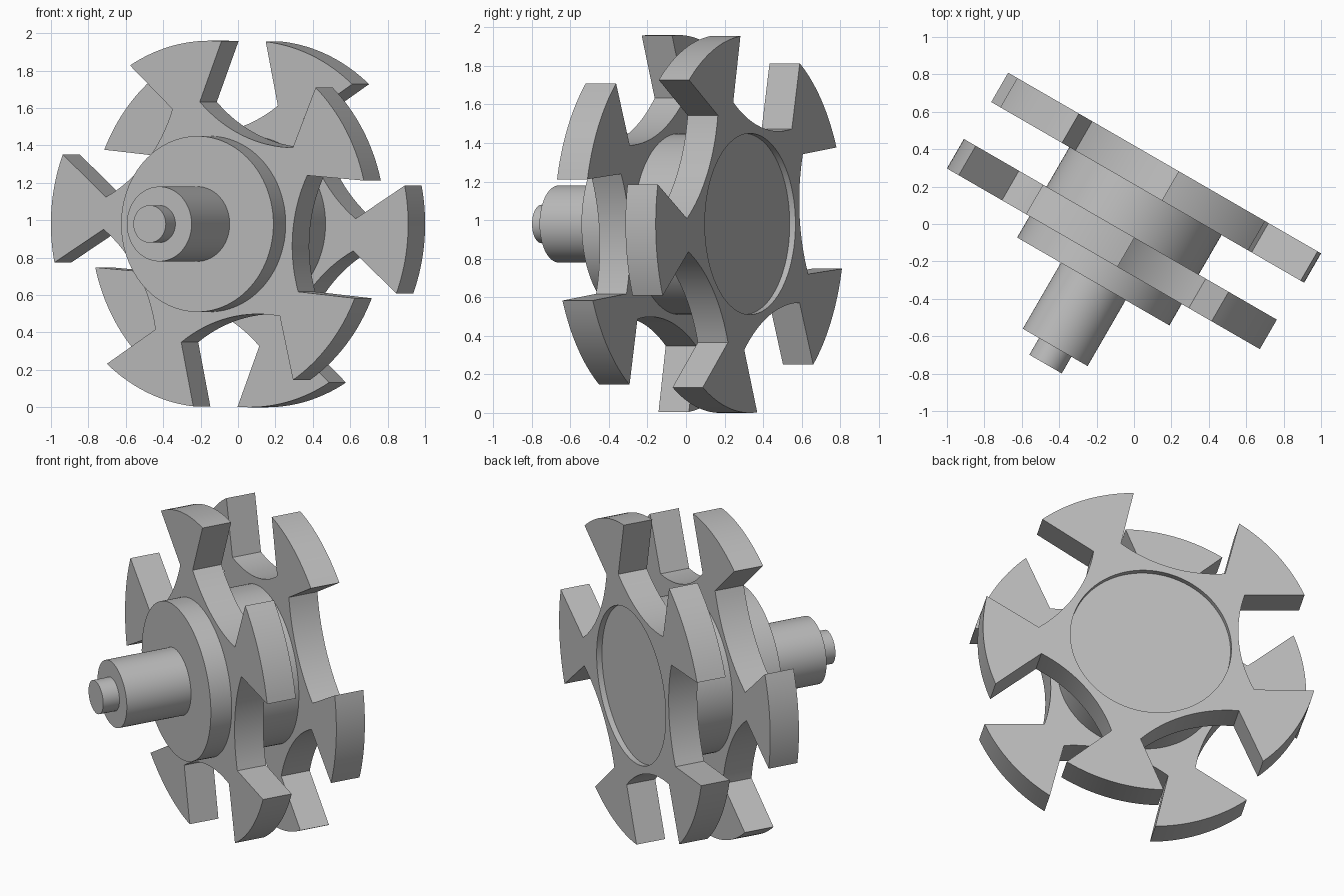
import bpy, bmesh
from math import sin, cos, radians, pi, atan2, hypot, asin
from mathutils import Matrix, Vector

if "Cube" in bpy.data.objects:
    bpy.data.objects.remove(bpy.data.objects["Cube"])

# Wheel frame: local x = across the wheel, local y = world up, local z = axis toward the shaft tip
U, A = Vector((cos(radians(30)), -0.5, 0)), Vector((-0.5, -cos(radians(30)), 0))
ORIGIN = U * -0.035 + Vector((0, 0, 0.98))
FRAME = Matrix((U, (0, 0, 1), A)).transposed().to_4x4()
FRAME.translation = ORIGIN

HUB_R, TIP_R, NECK_R, DIP_R = 0.47, 0.98, 0.656, 0.515
TIP_HALF, NECK_HALF = radians(17.2), radians(7.6)

grey = bpy.data.materials.new("grey_metal")
grey.diffuse_color = (0.5, 0.5, 0.5, 1)
grey.use_nodes = True
grey.node_tree.nodes["Principled BSDF"].inputs["Base Color"].default_value = grey.diffuse_color


def finish(ob):
    ob.data.materials.clear()
    ob.data.materials.append(grey)
    ob.matrix_world = FRAME
    bpy.ops.object.select_all(action='DESELECT')
    ob.select_set(True)
    bpy.context.view_layer.objects.active = ob
    bpy.ops.object.shade_smooth_by_angle(angle=radians(30))


def polar(r, a):
    return (r * cos(a), r * sin(a))


def star_outline(start):
    """Five flared arms joined by shallow concave arcs."""
    pts = []
    half = pi / 5 - NECK_HALF
    chord, mid = NECK_R * sin(half), NECK_R * cos(half)
    sag = mid - DIP_R
    rad = (chord ** 2 + sag ** 2) / (2 * sag)
    sweep = asin(chord / rad)
    for k in range(5):
        c = start + k * 2 * pi / 5
        pts.append(polar(NECK_R, c - NECK_HALF))
        pts += [polar(TIP_R, c + TIP_HALF * (i / 8 - 1)) for i in range(17)]
        # concave arc from this neck to the next
        m = c + pi / 5
        for i in range(16):
            t = sweep * (i / 8 - 1)
            x, y = DIP_R + rad - rad * cos(t), rad * sin(t)
            pts.append(polar(hypot(x, y), m + atan2(y, x)))
    return pts


def star_plate(name, back, front, start):
    cu = bpy.data.curves.new(name, 'CURVE')
    cu.dimensions = '2D'
    cu.fill_mode = 'BOTH'
    cu.extrude = (front - back) / 2
    hole = [polar(HUB_R, 2 * pi * i / 96) for i in range(96)]
    for loop in (star_outline(start), hole):
        sp = cu.splines.new('POLY')
        sp.points.add(len(loop) - 1)
        for p, (x, y) in zip(sp.points, loop):
            p.co = (x, y, 0, 1)
        sp.use_cyclic_u = True
    tmp = bpy.data.objects.new(name, cu)
    bpy.context.collection.objects.link(tmp)
    bpy.context.view_layer.update()
    mesh = bpy.data.meshes.new_from_object(tmp.evaluated_get(bpy.context.evaluated_depsgraph_get()))
    bpy.data.objects.remove(tmp)
    bm = bmesh.new()
    bm.from_mesh(mesh)
    bmesh.ops.remove_doubles(bm, verts=bm.verts, dist=1e-5)
    bmesh.ops.recalc_face_normals(bm, faces=bm.faces)
    bmesh.ops.translate(bm, verts=bm.verts, vec=(0, 0, (front + back) / 2))
    bm.to_mesh(mesh)
    bm.free()
    ob = bpy.data.objects.new(name, mesh)
    bpy.context.collection.objects.link(ob)
    finish(ob)


def cylinder(name, r, back, front):
    bm = bmesh.new()
    bmesh.ops.create_cone(bm, cap_ends=True, segments=96, radius1=r, radius2=r, depth=front - back,
                          matrix=Matrix.Translation((0, 0, (front + back) / 2)))
    mesh = bpy.data.meshes.new(name)
    bm.to_mesh(mesh)
    bm.free()
    ob = bpy.data.objects.new(name, mesh)
    bpy.context.collection.objects.link(ob)
    finish(ob)


# Two star plates, the rear one turned half a step
star_plate("front_star_plate", 0.061, 0.243, radians(30.9))
star_plate("rear_star_plate", -0.364, -0.183, radians(-5.1))
# Hub (set slightly into the rear plate), shaft and tip
cylinder("hub", HUB_R, -0.33, 0.375)
cylinder("shaft", 0.2, 0.375, 0.782)
cylinder("shaft_tip", 0.1, 0.782, 0.885)
